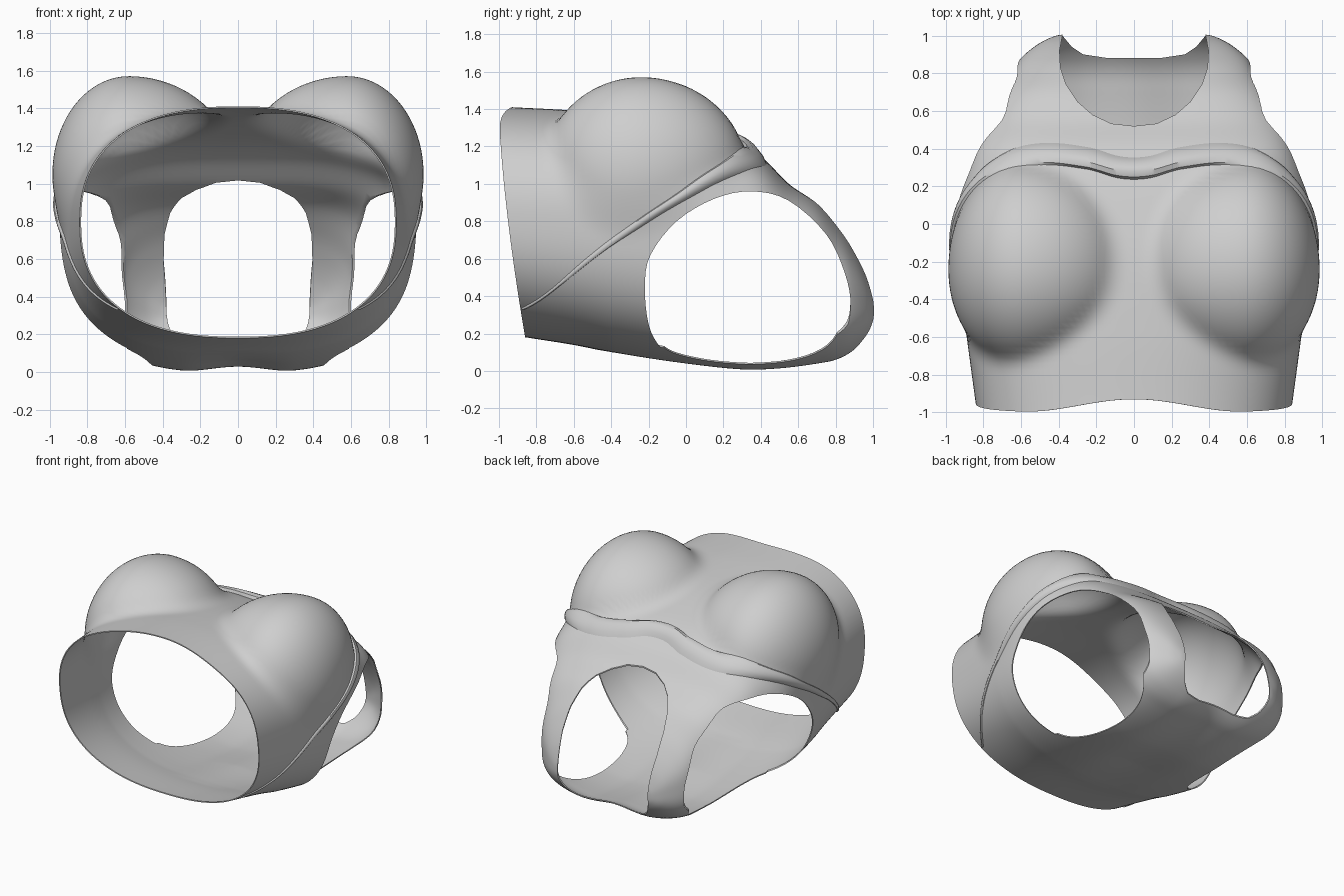
import bpy, bmesh, math
from mathutils import Vector

if "Cube" in bpy.data.objects:
    bpy.data.objects.remove(bpy.data.objects["Cube"])

fabric = bpy.data.materials.new("grey_fabric")
fabric.diffuse_color = (0.62, 0.62, 0.62, 1)
fabric.use_nodes = True
fabric.node_tree.nodes["Principled BSDF"].inputs["Base Color"].default_value = fabric.diffuse_color

# Torso sections: y, half width, top z, bottom z, height of widest point (fraction), squareness of top, of bottom
SECTIONS = [(-1.0, .84, 1.41, .18, .50, 2.4, 2.4), (-.6, .89, 1.39, .13, .53, 2.4, 2.6),
            (-.2, .94, 1.35, .06, .58, 2.4, 2.8), (.1, .94, 1.28, .02, .62, 2.6, 3.0),
            (.3, .89, 1.21, .0, .63, 3.0, 3.0), (.42, .85, 1.13, .0, .62, 3.5, 3.0),
            (.55, .79, 1.0, .01, .58, 4.0, 3.0), (.7, .71, .90, .03, .53, 4.0, 3.0),
            (.8, .65, .80, .05, .5, 3.5, 3.0), (.88, .60, .70, .09, .5, 3.0, 3.0),
            (.96, .50, .55, .16, .5, 3.0, 3.0), (1.0, .41, .42, .23, .5, 3.0, 3.0),
            (1.01, .34, .34, .30, .5, 3.0, 3.0)]
# Raised band: elevation angle -> y
BAND = [(-36, -.98), (-15, -.58), (0, -.22), (10, .04), (22, .26), (36, .365),
        (60, .35), (78, .305), (90, .295), (102, .305)]


def interp(table, x):
    """Smooth interpolation of a table keyed on its first column."""
    n = len(table)
    x = min(max(x, table[0][0]), table[-1][0])
    i = max(k for k in range(n - 1) if table[k][0] <= x)
    a, b = table[i], table[i + 1]
    p, q = table[max(i - 1, 0)], table[min(i + 2, n - 1)]
    h = b[0] - a[0]
    t = (x - a[0]) / h
    out = []
    for c in range(1, len(a)):
        ma = (b[c] - p[c]) / (b[0] - p[0]) * h
        mb = (q[c] - a[c]) / (q[0] - a[0]) * h
        out.append((2*t**3 - 3*t**2 + 1) * a[c] + (t**3 - 2*t**2 + t) * ma
                   + (3*t**2 - 2*t**3) * b[c] + (t**3 - t**2) * mb)
    return out


def surface(y, ang, lift=0.0):
    """Point on the garment at station y, in direction ang around the body axis."""
    w, zt, zb, f, nt, nb = interp(SECTIONS, y)
    zc = zb + (zt - zb) * f
    dx, dz = math.cos(ang), math.sin(ang)
    h, n = (zt - zc, nt) if dz > 0 else (zc - zb, nb)
    r = (abs(dx / w) ** n + abs(dz / h) ** n) ** (-1 / n)
    # Cups: ellipsoids softly joined to the torso
    v = (y + .24) / (.57 if y > -.24 else .53)
    if abs(v) < 1.15 and dz > -.5:
        def gap(t):
            x, z = t * abs(dx) - .58, zc + t * dz - 1.05
            cup = (math.sqrt((x / (.57 if x < 0 else .405)) ** 2 + v * v + (z / .52) ** 2) - 1) * .47
            e = max(.06 - abs(cup - (t - r)), 0) / .06
            return min(cup, t - r) - e * e * .015
        hi = 1.3
        while gap(hi - .02) > 0:
            hi -= .02
        lo = hi - .02
        for _ in range(14):
            mid = (lo + hi) / 2
            lo, hi = (lo, mid) if gap(mid) > 0 else (mid, hi)
        r = hi
    # Shallow spine hollow along the back
    if dz < 0:
        r -= .03 * max(0, 1 - (r * dx / .3) ** 2) ** 2 * min(1, max(0, (y + .5) / .5))
    r += lift
    x, z = r * dx, zc + r * dz
    # Slanted hem with a shallow dip at the centre front
    s = max(0, 1 - (y + 1) / .6)
    drop = min(max((1.41 - z) / 1.23, 0), 1)
    shift = .14 * drop ** 1.5
    if dz > 0:
        shift += .07 * max(0, 1 - (x / .6) ** 2) ** 2 * dz
    return Vector((x, y + s * shift, z))


def make_object(name, verts, faces):
    me = bpy.data.meshes.new(name)
    me.from_pydata(verts, [], faces)
    bm = bmesh.new()
    bm.from_mesh(me)
    bmesh.ops.recalc_face_normals(bm, faces=bm.faces)
    bm.to_mesh(me)
    bm.free()
    me.materials.append(fabric)
    ob = bpy.data.objects.new(name, me)
    bpy.context.collection.objects.link(ob)
    return ob


def grid_faces(rows, cols, wrap):
    return [(i*cols + j, i*cols + (j+1) % cols, (i+1)*cols + (j+1) % cols, (i+1)*cols + j)
            for i in range(rows - 1) for j in range(cols if wrap else cols - 1)]


def smooth_loop(pts, steps=4):
    """Closed smooth curve through the points."""
    out, n = [], len(pts)
    for i in range(n):
        p, a, b, q = (Vector(pts[(i + k) % n]) for k in (-1, 0, 1, 2))
        for s in range(steps):
            t = s / steps
            out.append(.5 * (2*a + (b-p)*t + (2*p - 5*a + 4*b - q)*t*t + (3*a - p - 3*b + q)*t**3))
    return out


def prism(name, loop, place, lo, hi):
    n = len(loop)
    verts = [place(p, h) for h in (lo, hi) for p in loop]
    faces = grid_faces(2, n, True) + [tuple(range(n)), tuple(range(n, 2*n))]
    ob = make_object(name, verts, faces)
    ob.hide_render = True
    return ob


def activate(ob):
    bpy.ops.object.select_all(action='DESELECT')
    ob.select_set(True)
    bpy.context.view_layer.objects.active = ob


# Bodice shell
ROWS, COLS = 100, 180
verts = []
for i in range(ROWS):
    y = -1 + 2.01 * math.sin(math.pi / 2 * i / (ROWS - 1))
    verts += [surface(y, 2 * math.pi * (j + .5) / COLS) for j in range(COLS)]
bodice = make_object("bodice", verts, grid_faces(ROWS, COLS, True))
shell = bodice.modifiers.new("thickness", 'SOLIDIFY')
shell.thickness = .008
shell.offset = -1

# Armhole and neckline cutters
arm = smooth_loop([(-.03, .03), (-.14, .13), (-.2, .25), (-.22, .45), (-.19, .62), (-.05, .8), (.15, .92),
                   (.35, .96), (.55, .91), (.75, .73), (.85, .52), (.88, .35), (.85, .2), (.76, .06),
                   (.65, -.1), (.35, -.2), (.08, -.1)])
back_arm = smooth_loop([(.9, -.2), (.75, -.175), (.63, -.14), (.54, -.07), (.49, .05), (.465, .2), (.455, .38),
                        (.465, .54), (.5, .67), (.56, .77), (.63, .83), (.8, .85), (1.1, .7), (1.2, .3), (1.1, -.1)])
neck = [(0, .52), (.12, .533), (.22, .58), (.3, .65), (.36, .74), (.39, .83), (.395, .92), (.38, 1.0), (.38, 1.2)]
nape = [(0, .88), (.15, .882), (.27, .9), (.33, .94), (.38, 1.0), (.38, 1.2)]


def mirrored(half):
    return half + [(-x, y) for x, y in reversed(half) if x > 0]


cutters = []
for s in (1, -1):
    cutters.append(prism("armhole_cutter", arm, lambda p, h: (s*h, p[0], p[1]), .59, 1.5))
    cutters.append(prism("back_armhole_cutter", back_arm, lambda p, h: (s*p[0], p[1], h), -.5, .27))
cutters.append(prism("neck_cutter", mirrored(neck), lambda p, h: (p[0], p[1], h), .3, 2))
cutters.append(prism("nape_cutter", mirrored(nape), lambda p, h: (p[0], p[1], h), -.5, .301))
for c in cutters:
    m = bodice.modifiers.new(c.name, 'BOOLEAN')
    m.operation, m.solver, m.object = 'DIFFERENCE', 'EXACT', c
activate(bodice)
for m in list(bodice.modifiers):
    bpy.ops.object.modifier_apply(modifier=m.name)
for c in cutters:
    bpy.data.objects.remove(c)

# Raised band over the bust, running down both sides to the back hem
PROFILE = [(-.06, -.004), (-.045, .026), (-.015, .046), (.015, .046), (.045, .026), (.06, -.004)]
verts, N = [], 141
for i in range(N):
    el = -36 + 252 * i / (N - 1)
    e = el if el <= 90 else 180 - el
    y = interp(BAND, e)[0]
    width = min(1, max(.25, (e + 36) / 50))
    height = min(1, max(.2, (e + 20) / 60))
    verts += [surface(max(-1, y + o * width), math.radians(el), h * (height if h > 0 else 1)) for o, h in PROFILE]
band = make_object("bust_band", verts, grid_faces(N, len(PROFILE), False))

for ob in (bodice, band):
    activate(ob)
    bpy.ops.object.shade_smooth_by_angle(angle=math.radians(40))
